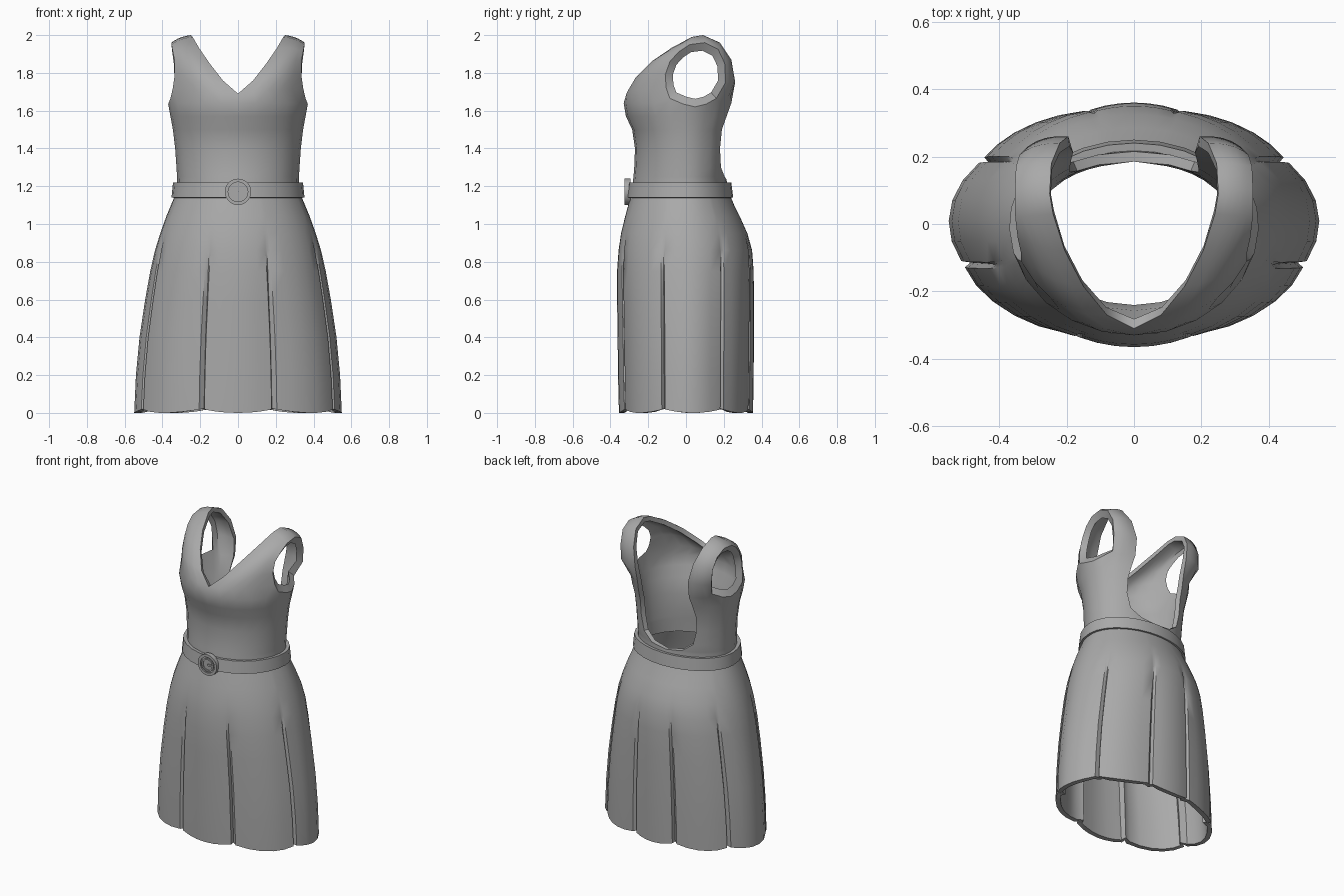
import bpy, bmesh, math
from mathutils import Vector

if "Cube" in bpy.data.objects:
    bpy.data.objects.remove(bpy.data.objects["Cube"])

fabric = bpy.data.materials.new("grey fabric")
fabric.diffuse_color = (0.4, 0.4, 0.4, 1)
fabric.use_nodes = True
fabric.node_tree.nodes["Principled BSDF"].inputs["Base Color"].default_value = fabric.diffuse_color


def finish(obj, angle=40):
    """Give the part its colour and smooth shading with sharp edges kept."""
    obj.data.materials.append(fabric)
    bpy.ops.object.select_all(action='DESELECT')
    bpy.context.view_layer.objects.active = obj
    obj.select_set(True)
    bpy.ops.object.shade_smooth_by_angle(angle=math.radians(angle))


def oval(a, front, back, deg, z):
    """Point on an oval with separate front and back depths."""
    t = math.radians(deg)
    s = math.sin(t)
    return Vector((a * math.cos(t), s * (front if s < 0 else back), z))


def quads(bm, rows):
    for lo, hi in zip(rows, rows[1:]):
        for c in range(len(lo) - 1):
            bm.faces.new((lo[c], lo[c + 1], hi[c + 1], hi[c]))


def shell(name, bm, thick, hole=(), centre=None):
    """Thicken a half sheet inwards and mirror it across x = 0."""
    bm.normal_update()
    outer = list(bm.faces)
    rim = [(l.vert, l.link_loop_next.vert) for f in outer for l in f.loops
           if l.edge.is_boundary]
    inner = {}
    for v in list(bm.verts):
        p = v.co - v.normal * thick
        if v in hole:
            p = v.co.lerp(Vector((v.co.x, *centre)), 0.25) - Vector((0.025, 0, 0))
        if abs(v.co.x) < 1e-5:
            p.x = 0
        inner[v] = bm.verts.new(p)
    for f in outer:
        bm.faces.new([inner[v] for v in reversed(f.verts)])
    for a, b in rim:
        if abs(a.co.x) > 1e-5 or abs(b.co.x) > 1e-5:
            bm.faces.new((b, a, inner[a], inner[b]))
    mesh = bpy.data.meshes.new(name)
    bm.to_mesh(mesh)
    bm.free()
    obj = bpy.data.objects.new(name, mesh)
    bpy.context.collection.objects.link(obj)
    mod = obj.modifiers.new("mirror", 'MIRROR')
    mod.use_clip = True
    finish(obj)
    return obj


# Bodice: rows of (z, half width, front depth, back edge y, back edge x)
bm = bmesh.new()
body = [(1.15, .325, .285, .225, 0), (1.235, .322, .28, .215, 0),
        (1.25, .323, .278, .205, .11), (1.30, .326, .274, .185, .18),
        (1.40, .333, .27, .18, .205), (1.50, .345, .285, .19, .205),
        (1.57, .358, .318, .215, .20), (1.64, .37, .33, .24, .19)]
M, N = 5, 14
arm_z = {5: 1.665, 6: 1.635, 7: 1.62, 8: 1.635, 9: 1.665}
rows = []
for z, w, front, ye, xe in body:
    end = math.degrees(math.acos(xe / w))
    back = ye / math.sin(math.radians(end))
    degs = ([-90 + 75 * i / M for i in range(M)]
            + [-15 + 50 * i / 4 for i in range(4)]
            + [35 + (end - 35) * i / 5 for i in range(6)])
    top = z == 1.64
    rows.append([bm.verts.new(oval(w, front, back, d, arm_z.get(c, z) if top else z))
                 for c, d in enumerate(degs)])
quads(bm, rows)

# Shoulder strap: (neck edge, armhole edge, bulge), from chest over to back
strap = [((0, -.31, 1.69), (.345, -.105, 1.72), .07),
         ((.08, -.27, 1.76), (.335, -.11, 1.79), .05),
         ((.15, -.185, 1.85), (.335, -.085, 1.86), .03),
         ((.205, -.08, 1.93), (.345, -.04, 1.91), .015),
         ((.24, .03, 1.99), (.352, .02, 1.95), .008),
         ((.25, .09, 2.0), (.353, .10, 1.96), .008),
         ((.245, .18, 1.96), (.35, .17, 1.925), .01),
         ((.22, .24, 1.87), (.34, .205, 1.85), .015),
         ((.195, .26, 1.75), (.335, .21, 1.75), .02)]
base = rows[-1]
strip = [base[:M + 1]]
for a, b, h in strap:
    a, b = Vector(a), Vector(b)
    out = ((a + b) / 2 - Vector((.12, .04, 1.7))).normalized()
    strip.append([bm.verts.new(a.lerp(b, j / M) + out * h * 4 * (j / M) * (1 - j / M))
                  for j in range(M + 1)])
strip.append([base[N - j] for j in range(M + 1)])
quads(bm, strip)
armhole = set(base[M:N - M + 1]) | {r[-1] for r in strip}
shell("bodice", bm, 0.03, armhole, (.05, 1.79))

# Pleated skirt: rows of (z, half width, front depth, back depth, pleat depth)
bm = bmesh.new()
levels = [(0, .55, .355, .355, .034), (.2, .541, .36, .358, .034),
          (.4, .522, .362, .36, .032), (.6, .492, .365, .36, .028),
          (.75, .465, .365, .358, .02), (.86, .44, .357, .35, .009),
          (.95, .412, .344, .325, 0), (1.04, .38, .322, .285, 0),
          (1.1, .355, .306, .255, 0), (1.16, .33, .29, .23, 0)]
pleats = [-69, -20, 33, 74]
marks = [-90] + pleats + [90]
stations = []                       # (angle, inside the fold, hem lift)
for k in range(5):
    lo = marks[k] + (1.6 if k else 0)
    hi = marks[k + 1] - (1.6 if k < 4 else 0)
    n = 3 if k in (0, 4) else 5
    for i in range(n + 1):
        t = i / n
        lift = 4 * (t - .5) ** 2 if 0 < k < 4 else (t if k == 0 else 1 - t) ** 2
        stations.append((lo + (hi - lo) * t, 0, lift))
    if k < 4:
        stations.append((marks[k + 1], 1, 1.3))
rows = []
for z, a, f, b, d in levels:
    rows.append([])
    for deg, fold, lift in stations:
        p = oval(a, f, b, deg, z)
        if fold:
            p -= Vector((p.x, p.y, 0)).normalized() * d
        elif deg not in (-90, 90):
            p -= Vector((p.x, p.y, 0)).normalized() * d * .3 * lift
        if z == 0:
            p.z = .018 * lift
        rows[-1].append(bm.verts.new(p))
quads(bm, rows)
shell("skirt", bm, 0.03)

# Belt
bm = bmesh.new()
rows = [[bm.verts.new(oval(a, f, b, -90 + 180 * i / 14, z)) for i in range(15)]
        for z, a, f, b in ((1.14, .352, .315, .25), (1.22, .344, .305, .24))]
quads(bm, rows)
shell("belt", bm, 0.03)


# Round buckle: raised rings on a plate, with a pin
def turned(name, profile, seg=28):
    """Spin a closed (radius, y) profile around the buckle axis."""
    bm = bmesh.new()
    loops = []
    for i in range(seg):
        t = math.tau * i / seg
        loops.append([bm.verts.new((r * math.cos(t), y, 1.17 + r * math.sin(t)))
                      for r, y in profile])
    n = len(profile)
    for i in range(seg):
        p, q = loops[i], loops[(i + 1) % seg]
        for j in range(n):
            bm.faces.new((p[j], q[j], q[(j + 1) % n], p[(j + 1) % n]))
    bmesh.ops.remove_doubles(bm, verts=bm.verts, dist=1e-5)
    bmesh.ops.recalc_face_normals(bm, faces=bm.faces)
    mesh = bpy.data.meshes.new(name)
    bm.to_mesh(mesh)
    bm.free()
    obj = bpy.data.objects.new(name, mesh)
    bpy.context.collection.objects.link(obj)
    finish(obj, 30)


turned("buckle_frame", [(.052, -.325), (.07, -.325), (.07, -.295), (.052, -.295)])
turned("buckle_plate", [(.002, -.317), (.055, -.317), (.055, -.297), (.002, -.297)])
turned("buckle_inner_ring", [(.034, -.324), (.044, -.324), (.044, -.312), (.034, -.312)])
bpy.ops.mesh.primitive_cube_add(size=1, location=(.02, -.318, 1.17))
pin = bpy.context.object
pin.name = "buckle_pin"
pin.scale = (.035, .012, .012)
finish(pin)
